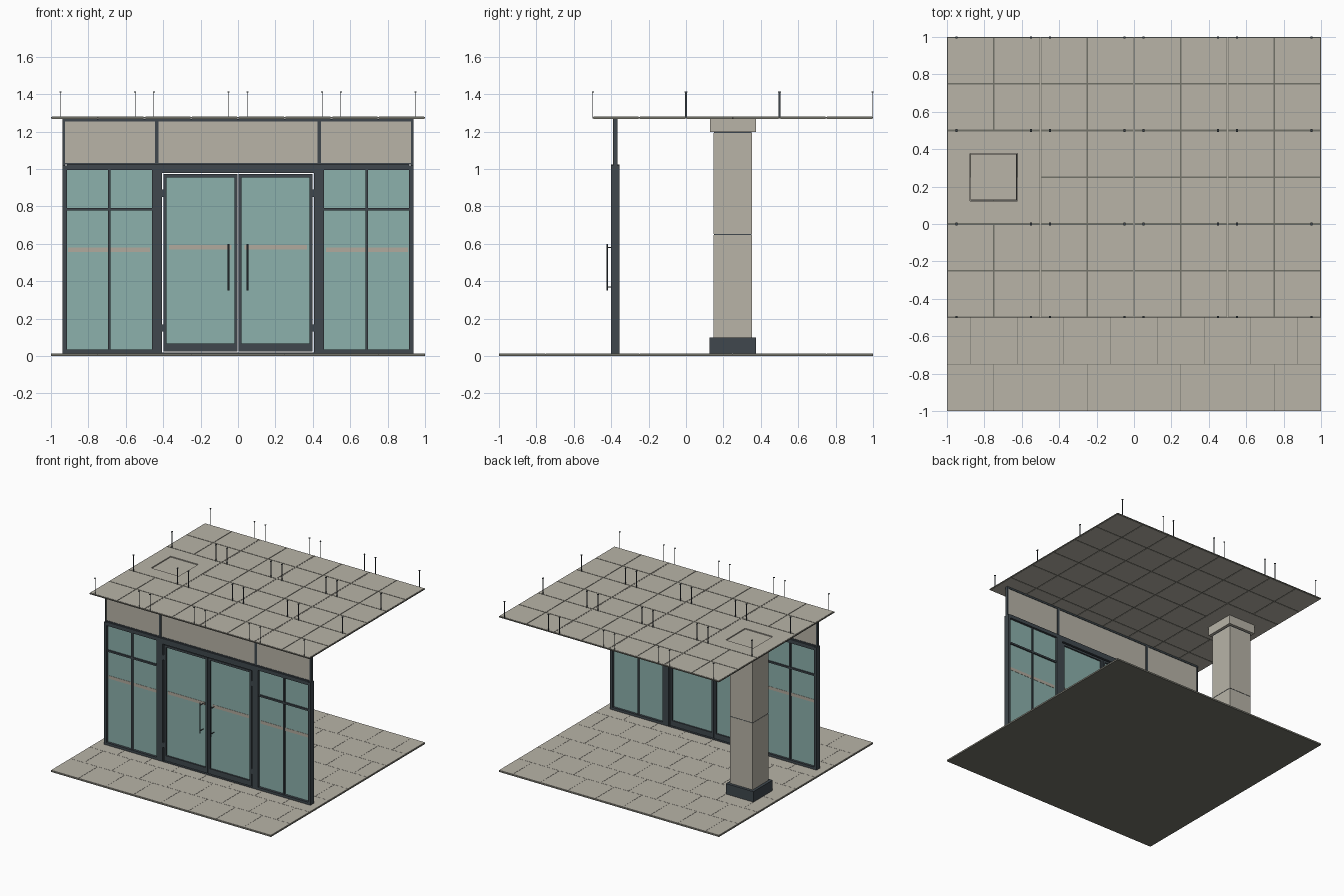
import bpy

cube = bpy.data.objects.get("Cube")
if cube:
    bpy.data.objects.remove(cube, do_unlink=True)


def material(name, r, g, b):
    m = bpy.data.materials.new(name)
    m.use_nodes = True
    m.diffuse_color = (r, g, b, 1)
    m.node_tree.nodes["Principled BSDF"].inputs["Base Color"].default_value = (r, g, b, 1)
    return m


BEIGE = material("beige stone", 0.48, 0.455, 0.39)
METAL = material("dark metal", 0.05, 0.064, 0.075)
GLASS = material("green glass", 0.262, 0.44, 0.415)
FROST = material("frosted band", 0.44, 0.40, 0.34)
JOINT = material("joint grey", 0.17, 0.168, 0.14)


def boxes(name, mat, spans):
    """One object from boxes, each given as (x0, x1), (y0, y1), (z0, z1)."""
    verts, faces = [], []
    for xs, ys, zs in spans:
        n = len(verts)
        verts += [(x, y, z) for x in xs for y in ys for z in zs]
        faces += [[n + i for i in f] for f in (
            (0, 1, 3, 2), (4, 6, 7, 5), (0, 4, 5, 1), (2, 3, 7, 6), (0, 2, 6, 4), (1, 5, 7, 3))]
    me = bpy.data.meshes.new(name)
    me.from_pydata(verts, [], faces)
    me.materials.append(mat)
    ob = bpy.data.objects.new(name, me)
    bpy.context.collection.objects.link(ob)
    return ob


def square(cx, cy, half, z0, z1):
    return (cx - half, cx + half), (cy - half, cy + half), (z0, z1)


def frame(xs, zs, t, y, bottom=None):
    """Four bars around a rectangle, inside its outline."""
    b = bottom or t
    (x0, x1), (z0, z1) = xs, zs
    return [((x0, x0 + t), y, zs), ((x1 - t, x1), y, zs),
            ((x0 + t, x1 - t), y, (z0, z0 + b)), ((x0 + t, x1 - t), y, (z1 - t, z1))]


def mirrored(spans):
    return spans + [((-x[1], -x[0]), y, z) for x, y, z in spans]


# Floor: slab with staggered paving
FLOOR = 0.014
STEP, GAP = 0.25, 0.0008
boxes("floor_slab", JOINT, [((-1, 1), (-1, 1), (0, 0.011))])
tiles = []
for row in range(8):
    y = -1 + row * STEP
    shift = STEP / 2 * (row % 2)
    for col in range(9):
        x0 = max(-1, -1 + col * STEP - shift)
        x1 = min(1, -1 + (col + 1) * STEP - shift)
        if x1 > x0:
            tiles.append(((x0 + GAP, x1 - GAP), (y + GAP, y + STEP - GAP), (0.011, FLOOR)))
boxes("floor_tiles", BEIGE, tiles)

# Column
CX, CY = -0.75, 0.25
boxes("column_base", METAL, [square(CX, CY, 0.125, FLOOR, 0.1)])
boxes("column_shaft", BEIGE, [square(CX, CY, 0.102, 0.1, 0.648), square(CX, CY, 0.102, 0.653, 1.192)])
boxes("column_joints", METAL, [square(CX, CY, 0.1, 0.648, 0.653), square(CX, CY, 0.1, 1.192, 1.198)])
boxes("column_capital", BEIGE, [square(CX, CY, 0.123, 1.198, 1.274)])

# Ceiling: panels on a grid, with one large panel cut out around the column
Z0, Z1 = 1.268, 1.28
panels, g = [], 0.005
for i in range(8):
    for j in range(6):
        x, y = -1 + i * STEP, -0.5 + j * STEP
        if i < 2 and j in (2, 3):
            continue
        panels.append(((x + g, x + STEP - g), (y + g, y + STEP - g), (Z0, Z1)))
h = 0.126
panels += [((-1 + g, CX - h), (g, 0.5 - g), (Z0, Z1)), ((CX + h, -0.5 - g), (g, 0.5 - g), (Z0, Z1)),
           ((CX - h, CX + h), (g, CY - h), (Z0, Z1)), ((CX - h, CX + h), (CY + h, 0.5 - g), (Z0, Z1))]
boxes("ceiling_panels", BEIGE, panels)
zg = (Z0 + 0.002, Z1 - 0.002)
grid = []
for i in range(9):
    x = -1 + i * STEP
    xs = (max(-1, x - g), min(1, x + g))
    grid += [(xs, ys, zg) for ys in ([(-0.5, 0), (0.5, 1)] if i == 1 else [(-0.5, 1)])]
for j in range(7):
    y = -0.5 + j * STEP
    grid.append(((-0.5 if j == 3 else -1, 1), (max(-0.5, y - g), min(1, y + g)), zg))
boxes("ceiling_grid", JOINT, grid)
battens = [((x - 0.002, x + 0.002), (-0.5, 1), (Z1 - 0.002, Z1 - 0.001)) for x in (-0.5, 0, 0.5)]
boxes("ceiling_battens", BEIGE, battens)

# Hanger rods with small top plates
rods = []
for x in (0.05, 0.45, 0.55, 0.95):
    for y in (-0.5, 0, 0.5, 1):
        for dy in ([-0.003, 0.003] if y in (0, 0.5) else [0.002 if y < 0 else -0.002]):
            rods += [square(x, y + dy, 0.002, Z1 - 0.002, 1.412), square(x, y + dy, 0.005, 1.41, 1.415)]
boxes("hanger_rods", METAL, mirrored(rods))

# Shopfront frame
Y_LOW, Y_UP = (-0.4, -0.355), (-0.39, -0.367)
Y_BAR, Y_PANE = (-0.392, -0.362), (-0.38, -0.373)
HEAD = 1.0
low = [((0.915, 0.938), Y_LOW, (FLOOR, 1.02)),
       ((0.407, 0.46), Y_LOW, (FLOOR, HEAD)),
       ((0.46, 0.915), Y_LOW, (FLOOR, 0.035))]
boxes("side_frames", METAL, mirrored(low))
boxes("head_rail", METAL, [((-0.915, 0.915), Y_LOW, (HEAD - 0.005, 1.025)),
                           ((-0.407, 0.407), Y_LOW, (0.98, HEAD))])
boxes("door_threshold", METAL, [((-0.407, 0.407), Y_LOW, (FLOOR, 0.018))])
boxes("side_glazing_bars", METAL, mirrored([
    ((0.682, 0.696), Y_BAR, (0.035, HEAD)), ((0.46, 0.915), Y_BAR, (0.778, 0.792))]))
boxes("side_glass", GLASS, mirrored([((0.46, 0.915), Y_PANE, (0.035, HEAD))]))
boxes("side_frosted_bands", FROST, mirrored([
    (xs, (-0.382, -0.371), (0.555, 0.58)) for xs in ((0.47, 0.682), (0.696, 0.91))]))

# Upper fascia panels
upper = [((0.925, 0.938), Y_UP, (1.02, 1.267)), ((0.425, 0.445), Y_UP, (1.025, 1.267))]
boxes("fascia_posts", METAL, mirrored(upper))
boxes("fascia_rails", METAL, [((-0.925, 0.925), Y_UP, z) for z in ((1.025, 1.031), (1.253, 1.267))])
boxes("fascia_panels", BEIGE, [(xs, (-0.386, -0.371), (1.031, 1.253)) for xs in
                               ((-0.925, -0.445), (-0.425, 0.425), (0.445, 0.925))])

# Double doors
DOOR_X, DOOR_Z = (0.003, 0.398), (0.023, 0.972)
rails = frame(DOOR_X, DOOR_Z, 0.017, Y_BAR, 0.043)
boxes("door_frames", METAL, mirrored(rails))
boxes("door_glass", GLASS, mirrored([((0.02, 0.381), Y_PANE, (0.066, 0.955))]))
boxes("door_frosted_bands", FROST, mirrored([((0.035, 0.368), (-0.382, -0.371), (0.57, 0.595))]))
boxes("door_hinges", METAL, mirrored([
    ((0.396, 0.409), (-0.398, -0.388), (z - 0.02, z + 0.02)) for z in (0.15, 0.87)]))


# Pull handles outside, with standoffs
def rod(name, loc, radius, length, along_y=False):
    bpy.ops.mesh.primitive_cylinder_add(vertices=12, radius=radius, depth=length, location=loc,
                                        rotation=(1.5708 if along_y else 0, 0, 0))
    ob = bpy.context.object
    ob.name = name
    ob.data.materials.append(METAL)
    bpy.ops.object.shade_smooth_by_angle()


for side, s in (("left", 1), ("right", -1)):
    rod(side + "_door_handle", (s * 0.05, -0.421, 0.475), 0.005, 0.25)
    for z in (0.37, 0.58):
        rod(side + "_handle_standoff", (s * 0.05, -0.4, z), 0.003, 0.042, True)
